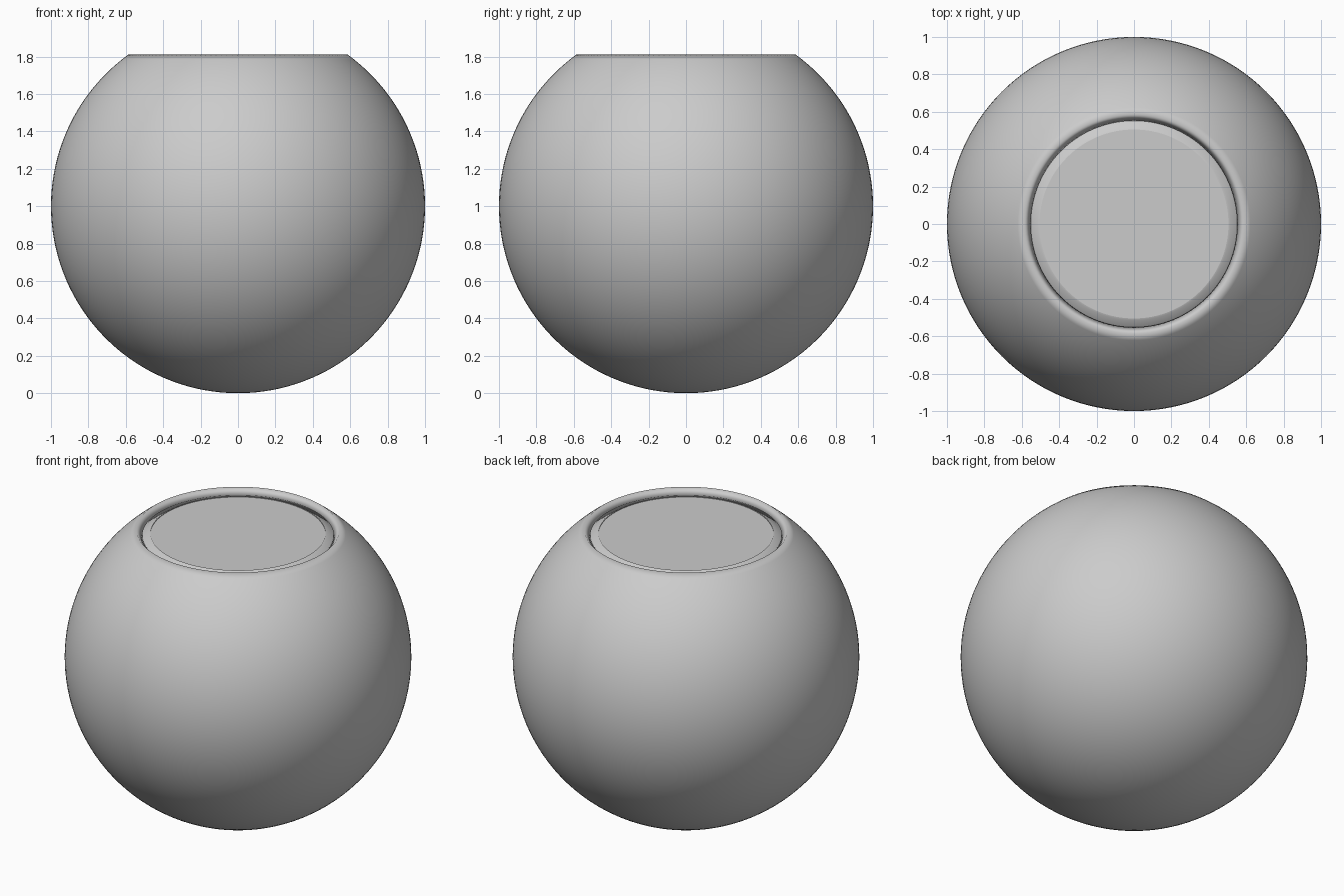
import bpy, bmesh, math

if "Cube" in bpy.data.objects:
    bpy.data.objects.remove(bpy.data.objects["Cube"])

SEG = 128
grey = bpy.data.materials.new("light grey")
grey.diffuse_color = (0.6, 0.6, 0.6, 1)
grey.use_nodes = True
grey.node_tree.nodes["Principled BSDF"].inputs["Base Color"].default_value = grey.diffuse_color


def arc(radius, top_r, n=56):
    """Sphere profile around z = 1, from the bottom pole to the opening of radius top_r."""
    end = math.pi - math.asin(top_r / radius)
    return [(radius * math.sin(end * i / n), 1 - radius * math.cos(end * i / n))
            for i in range(n + 1)]


def lathe(name, profile, sharp_angle):
    """Spin an (r, z) profile round the z axis."""
    bm = bmesh.new()
    vs = [bm.verts.new((r, 0, z)) for r, z in profile]
    es = [bm.edges.new(p) for p in zip(vs, vs[1:])]
    bmesh.ops.spin(bm, geom=vs + es, cent=(0, 0, 0), axis=(0, 0, 1),
                   angle=2 * math.pi, steps=SEG, use_duplicate=False)
    bmesh.ops.remove_doubles(bm, verts=bm.verts, dist=1e-5)
    bmesh.ops.dissolve_degenerate(bm, edges=bm.edges, dist=1e-6)
    bmesh.ops.recalc_face_normals(bm, faces=bm.faces)
    for f in bm.faces:
        f.smooth = True
    for e in bm.edges:
        e.smooth = e.calc_face_angle(0) < math.radians(sharp_angle)
    me = bpy.data.meshes.new(name)
    bm.to_mesh(me)
    bm.free()
    me.materials.append(grey)
    ob = bpy.data.objects.new(name, me)
    bpy.context.collection.objects.link(ob)
    return ob


# Round bowl: outer wall, rim sloping inwards, inner wall
outer = arc(1.0, 0.586)
inner = arc(0.95, 0.552)
lathe("bowl", outer + inner[::-1], 180)

# Contents: a smaller ball with a flat top and a thin stepped edge
fill = arc(0.938, 0.515)
lathe("contents", fill + [(0.505, 1.787), (0.505, 1.783), (0, 1.783)], 25)
